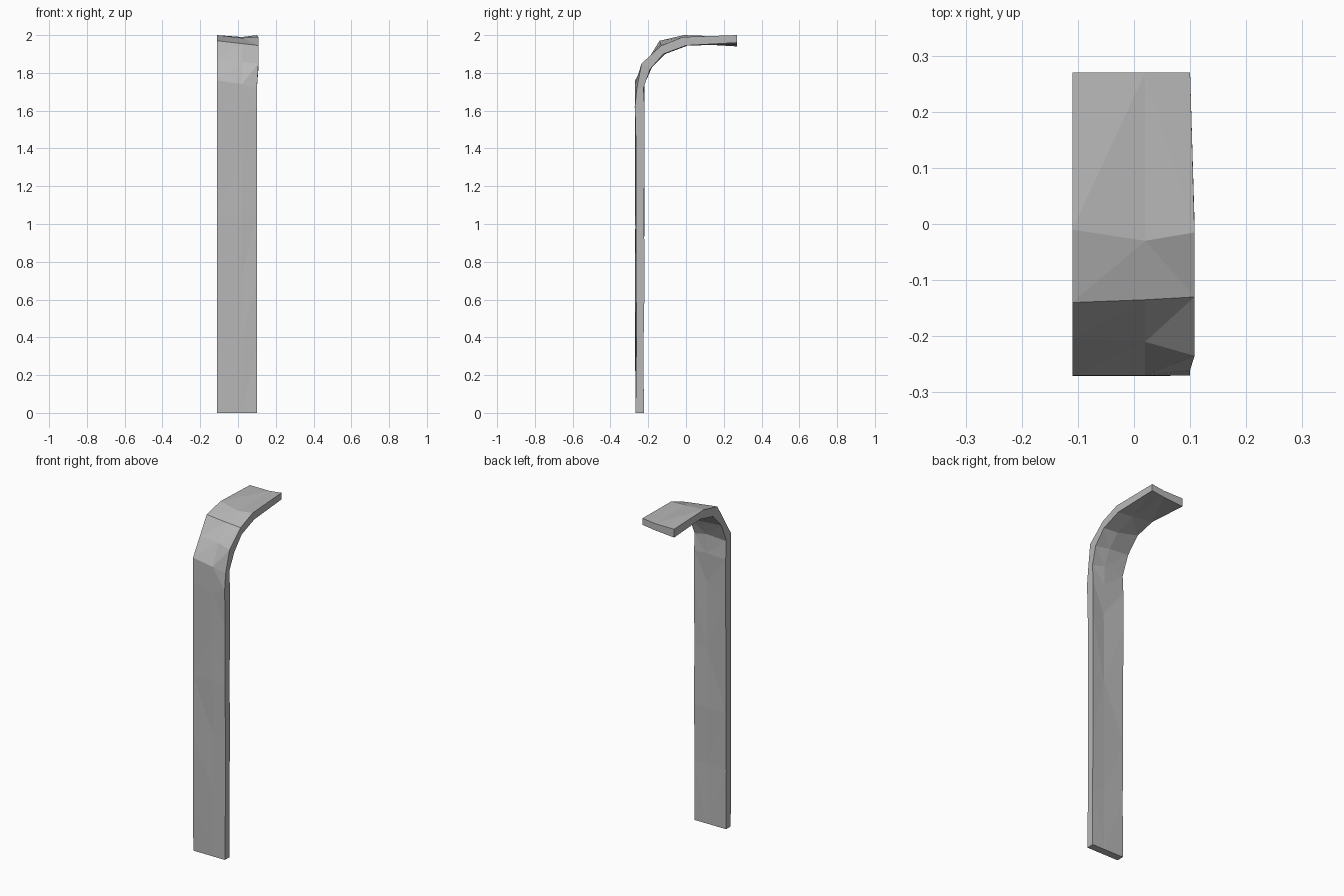
import bpy
import bmesh
import random

cube = bpy.data.objects.get("Cube")
if cube:
    bpy.data.objects.remove(cube, do_unlink=True)

random.seed(4)

# Single stone-grey colour
grey = bpy.data.materials.new("stone grey")
grey.use_nodes = True
colour = (0.48, 0.48, 0.48, 1)
grey.diffuse_color = colour
grey.node_tree.nodes["Principled BSDF"].inputs["Base Color"].default_value = colour

# Bend and arm profiles as (y, z), for the two edges and the middle of the strip
outer_bend = {
    "edge_a": [(-.27, 1.76), (-.205, 1.865), (-.14, 1.97), (-.01, 2), (.27, 1.99)],
    "middle": [(-.27, 1.74), (-.21, 1.86), (-.135, 1.955), (-.03, 1.985), (.27, 1.99)],
    "edge_b": [(-.26, 1.72), (-.235, 1.85), (-.13, 1.945), (-.015, 1.99), (.27, 2)],
}
inner_bend = {
    "edge_a": [(-.225, 1.73), (-.18, 1.84), (-.1, 1.925), (.02, 1.955), (.27, 1.94)],
    "middle": [(-.22, 1.74), (-.18, 1.83), (-.11, 1.9), (.01, 1.945), (.27, 1.95)],
    "edge_b": [(-.225, 1.72), (-.19, 1.82), (-.12, 1.9), (0, 1.945), (.27, 1.96)],
}
column_x = {"edge_a": -.11, "middle": .02, "edge_b": .1}
post_heights = [0, .35, .7, 1.05, 1.4, 1.62]


def make_column(bm, name, bend, post_y):
    """One line of vertices running up the post and along the arm."""
    path = []
    for z in post_heights:
        wobble = random.uniform(-.005, .005) if z else 0
        shift = random.uniform(-.06, .06) if z and name == "middle" else 0
        path.append((post_y + wobble, z + shift))
    path += bend[name]
    column = []
    for y, z in path:
        # The strip swells slightly to one side around the bend
        swell = .008 if name == "edge_b" and z > 1.8 and y < .1 else 0
        column.append(bm.verts.new((column_x[name] + swell, y, z)))
    return column


def bridge(bm, first, second):
    """Fill the band between two neighbouring lines of vertices."""
    for i in range(len(first) - 1):
        bm.faces.new((first[i], second[i], second[i + 1], first[i + 1]))


# Bent strip: a closed loop of lines around the section, capped at both ends
bm = bmesh.new()
outside = [make_column(bm, name, outer_bend, -.267) for name in column_x]
inside = [make_column(bm, name, inner_bend, -.223) for name in column_x]
loop = outside + inside[::-1]
for i, column in enumerate(loop):
    bridge(bm, column, loop[(i + 1) % len(loop)])
for end in (0, -1):
    bm.faces.new([column[end] for column in loop])

# Rough hewn facets
bmesh.ops.triangulate(bm, faces=bm.faces[:])
bmesh.ops.recalc_face_normals(bm, faces=bm.faces[:])

mesh = bpy.data.meshes.new("bent_strip")
bm.to_mesh(mesh)
bm.free()
mesh.materials.append(grey)
strip = bpy.data.objects.new("bent_strip", mesh)
bpy.context.collection.objects.link(strip)
